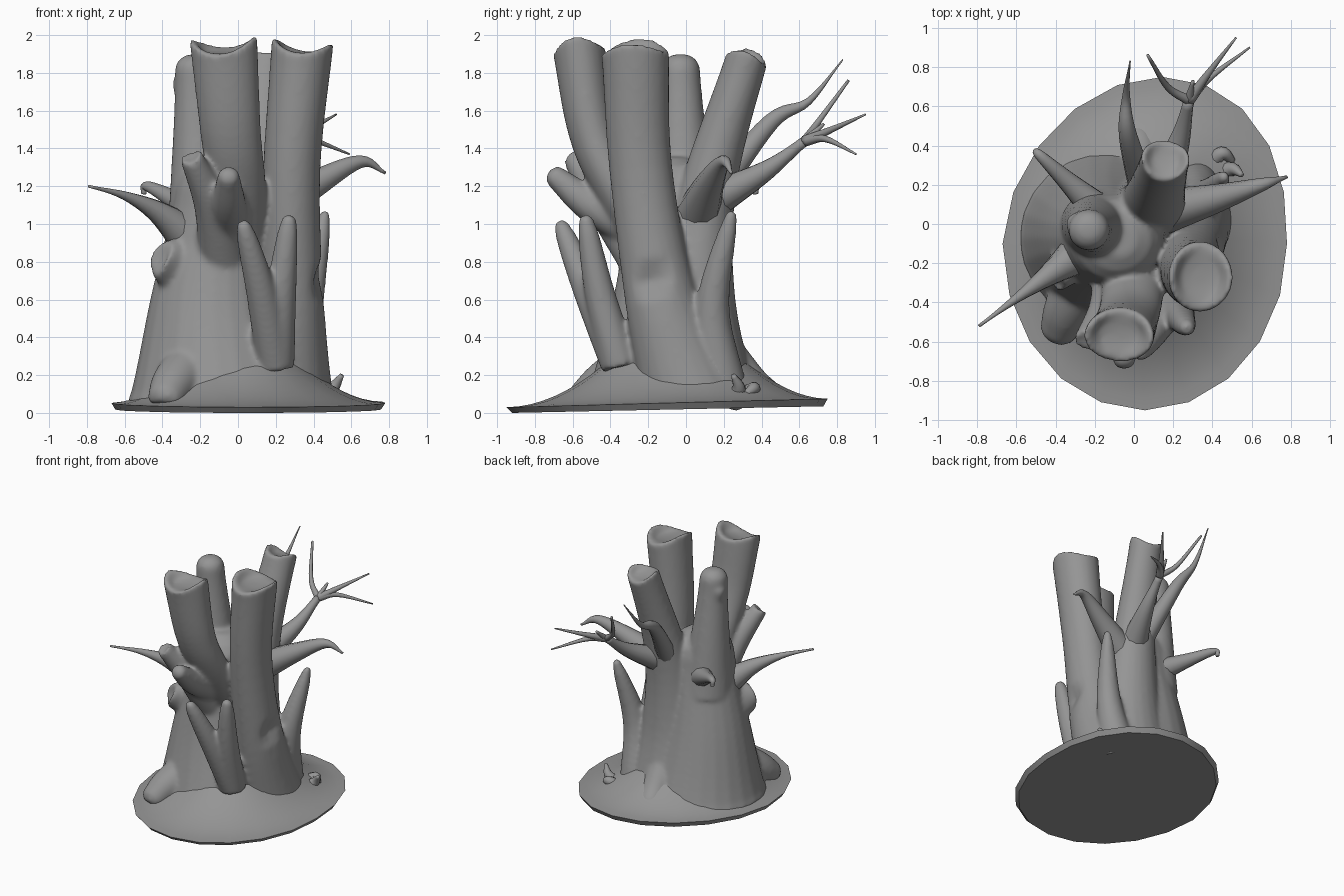
import bpy, bmesh, math
from mathutils import Vector

cube = bpy.data.objects.get("Cube")
if cube:
    bpy.data.objects.remove(cube)

bark = bpy.data.materials.new("grey_bark")
bark.use_nodes = True
grey = (.3, .3, .3, 1)
bark.diffuse_color = grey
bark.node_tree.nodes["Principled BSDF"].inputs["Base Color"].default_value = grey


def spline(points, steps):
    """Smooth path through the control points."""
    pts = [Vector(p) for p in points]
    pts = [pts[0] * 2 - pts[1]] + pts + [pts[-1] * 2 - pts[-2]]
    path = []
    for before, a, b, after in zip(pts, pts[1:], pts[2:], pts[3:]):
        for k in range(steps):
            t = k / steps
            bend_a, bend_b = a - (before + b) / 2, b - (a + after) / 2
            path.append(a.lerp(b, t) + t * (1 - t) * bend_a.lerp(bend_b, t))
    return path + [pts[-2]]


def skin(bm, rings):
    """Close a stack of rings into a solid."""
    for low, high in zip(rings, rings[1:]):
        for k in range(len(low)):
            bm.faces.new((low[k - 1], low[k], high[k], high[k - 1]))
    bm.faces.new(rings[0][::-1])
    bm.faces.new(rings[-1])


def limb(bm, start, finish, *points, end="round", flare=1, flat=1, waist=0, sides=24):
    """Tapered tube along a path; it ends round, pointed or as a broken cup."""
    path = spline(points, steps=6)
    ref = Vector((1, 0, 0))
    if abs((path[-1] - path[0]).x) > abs((path[-1] - path[0]).z):
        ref = Vector((0, 1, 0))
    final = (path[-1] - path[-2]).normalized()
    stations = []
    for i, centre in enumerate(path):
        along = (path[min(i + 1, len(path) - 1)] - path[max(i - 1, 0)]).normalized()
        left = 1 - i / (len(path) - 1)
        radius = finish + (start - finish) * left ** flare
        stations.append((centre, along, radius * (1 - waist * math.sin(math.pi * left)), 0))
    tip = path[-1]
    if end == "round":
        for angle in (.4, .8, 1.2):
            lift = final * finish * .8 * math.sin(angle)
            stations.append((tip + lift, final, finish * math.cos(angle), 0))
    elif end == "cup":
        stations[-1] = (tip, final, finish, .2)
        for scale, depth, jag in ((.85, 0, .2), (.6, .2, 0), (.25, .25, 0)):
            stations.append((tip - final * depth * finish, final, finish * scale, jag))
    rings = []
    for centre, along, radius, jag in stations:
        u = (ref - along * ref.dot(along)).normalized()
        v = along.cross(u)
        ring = []
        for k in range(sides):
            a = math.tau * k / sides
            offset = u * math.cos(a) + v * flat * math.sin(a) + along * jag * math.cos(2 * a + .3)
            ring.append(bm.verts.new(centre + offset * radius))
        rings.append(ring)
    skin(bm, rings)


def make_object(bm, name):
    bmesh.ops.recalc_face_normals(bm, faces=bm.faces)
    mesh = bpy.data.meshes.new(name)
    bm.to_mesh(mesh)
    bm.free()
    mesh.materials.append(bark)
    mesh.shade_smooth()
    ob = bpy.data.objects.new(name, mesh)
    bpy.context.collection.objects.link(ob)
    return ob


def branch(name, start, finish, *points, flare=1):
    bm = bmesh.new()
    limb(bm, start, finish, *points, end="point", flare=flare, sides=10)
    make_object(bm, name)


# Main trunk and its four broken stems: side, front, low and back
bm = bmesh.new()
limb(bm, .49, .24, (-.1, -.07, .05), (-.13, -.07, .6), (-.09, -.08, 1.18), flare=1.4, flat=.95)
limb(bm, .25, .165, (.26, .04, .05), (.28, -.13, .6), (.285, -.24, 1.3), (.34, -.27, 1.94),
     end="cup", flare=1.2, flat=1.1, waist=.22)
limb(bm, .17, .18, (0, -.08, .75), (-.01, -.37, 1.2), (-.04, -.5, 1.5), (-.075, -.57, 1.95),
     end="cup", flat=.78, waist=.1)
limb(bm, .2, .105, (-.18, -.02, .9), (-.21, -.02, 1.4), (-.23, -.03, 1.82), flare=1.5)
limb(bm, .33, .125, (.08, .08, .05), (.08, .05, .6), (.1, .12, 1.2), (.16, .33, 1.9),
     end="cup", flare=1.5, flat=.9)

# Front stumps, side knob and hollow knot
limb(bm, .14, .06, (-.07, -.18, .75), (-.13, -.42, 1.08), (-.25, -.6, 1.36), end="cup")
limb(bm, .13, .06, (-.05, -.2, .95), (-.05, -.5, 1.1), (-.05, -.69, 1.25))
limb(bm, .07, .06, (-.22, -.02, 1.5), (-.29, 0, 1.75))
limb(bm, .13, .065, (-.27, -.14, .76), (-.41, -.29, .82), end="cup", flat=1.5)

# Shoots in front and behind
limb(bm, .1, .04, (.2, -.35, .25), (.12, -.52, .65), (.03, -.66, .99), flare=.6)
limb(bm, .1, .04, (.2, -.35, .25), (.23, -.46, .65), (.27, -.53, 1.02), flare=.6)
limb(bm, .13, .03, (.3, .2, .1), (.36, .14, .55), (.46, .24, 1.05), flare=.7)

# Roots
limb(bm, .15, .1, (-.2, -.2, .3), (-.33, -.42, .16), (-.38, -.53, .08))
limb(bm, .12, .1, (.05, .2, .3), (.04, .33, .15), (.02, .42, .08))

# Dent in the side stem, and a level foot inside the plate
dent = Vector((.47, -.19, .7))
for v in bm.verts:
    v.co.x -= .06 * max(0, 1 - (v.co - dent).length / .13)
    v.co.z = max(v.co.z, .05)

trunk = make_object(bm, "fused_trunk")
fuse = trunk.modifiers.new("fuse", "REMESH")
fuse.mode = "VOXEL"
fuse.voxel_size = .014
fuse.use_smooth_shade = True
soften = trunk.modifiers.new("soften", "SMOOTH")
soften.factor = .5
soften.iterations = 12

# Bare branches, flaring where they leave the trunk
branch("long_branch", .12, .008, (-.25, -.13, .92), (-.42, -.25, 1.06), (-.6, -.38, 1.15), (-.79, -.52, 1.2),
       flare=1.8)
branch("hooked_branch", .1, .015, (-.15, .04, 1.03), (-.32, .2, 1.12), (-.48, .35, 1.2), (-.5, .37, 1.16),
       flare=1.8)
branch("side_branch", .12, .008, (.14, .06, 1.05), (.42, .13, 1.22), (.65, .2, 1.33), (.78, .24, 1.27),
       flare=1.3)
branch("upright_branch", .08, .004, (.06, .14, 1.15), (-.03, .45, 1.54), (-.04, .65, 1.65), (-.02, .83, 1.87),
       flare=1.4)

# Forked back branch
fork = (.28, .63, 1.44)
branch("back_branch", .11, .028, (.12, .13, 1.12), (.23, .42, 1.28), fork, flare=1.6)
branch("outer_twig", .03, .005, fork, (.38, .77, 1.5), (.52, .95, 1.58))
branch("low_twig", .03, .005, fork, (.38, .74, 1.45), (.59, .9, 1.37))
branch("high_twig", .026, .008, fork, (.17, .7, 1.54), (.07, .86, 1.76))
branch("short_twig", .025, .008, fork, (.3, .73, 1.53))

# Small sprouts at the foot
branch("root_sprout", .06, .012, (.42, .25, .06), (.5, .28, .13), (.55, .25, .2))
branch("back_root_sprout", .05, .02, (.38, .3, .08), (.45, .36, .13), (.5, .32, .1))

# Spreading ground plate, a skewed oval that rises to the trunk
SIDES, STEPS = 20, 10
bm = bmesh.new()
rings = [[]]
for step in range(STEPS + 1):
    spread = 1 - .7 * step / STEPS
    rise = .33 * (step / STEPS) ** 1.9
    ring = []
    for k in range(SIDES):
        a = math.tau * k / SIDES
        y = .85 * math.sin(a) - .1
        x = .725 * math.cos(a) + .055 + .12 * max(0, y)
        tilt = (y + .95) / 1.7
        inner_y = (y + .05) * spread - .05
        ring.append(bm.verts.new((x * spread, inner_y, .03 + .045 * tilt + rise)))
        if step == 0:
            rings[0].append(bm.verts.new((x * .97, y * .97, .035 * tilt)))
    rings.append(ring)
skin(bm, rings)
plate = make_object(bm, "ground_plate")
bpy.ops.object.select_all(action="DESELECT")
plate.select_set(True)
bpy.context.view_layer.objects.active = plate
bpy.ops.object.shade_smooth_by_angle(angle=math.radians(40))
